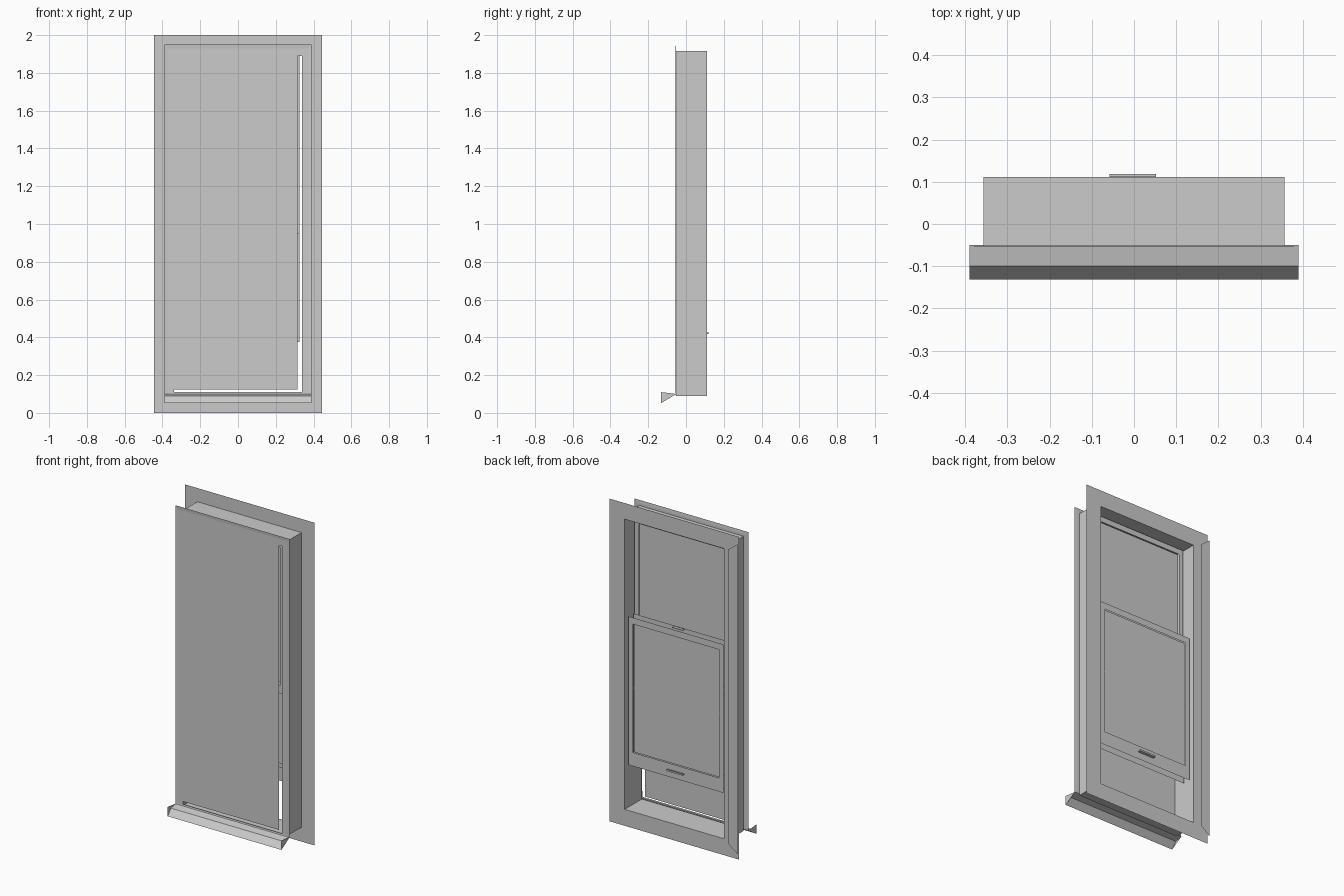
import bpy, bmesh

if "Cube" in bpy.data.objects:
    bpy.data.objects.remove(bpy.data.objects["Cube"])


def make(name, verts, faces):
    me = bpy.data.meshes.new(name)
    me.from_pydata(verts, [], faces)
    bm = bmesh.new()
    bm.from_mesh(me)
    bmesh.ops.recalc_face_normals(bm, faces=bm.faces)
    bm.to_mesh(me)
    bm.free()
    ob = bpy.data.objects.new(name, me)
    bpy.context.collection.objects.link(ob)
    return ob


def rings(name, loops, closed=False):
    """Bridge rectangular loops given as (half width, bottom, top, y)."""
    verts, faces = [], []
    for hx, z0, z1, y in loops:
        verts += [(-hx, y, z0), (hx, y, z0), (hx, y, z1), (-hx, y, z1)]
    n = len(loops)
    for i in range(n if closed else n - 1):
        a, b = 4 * i, 4 * ((i + 1) % n)
        for k in range(4):
            m = (k + 1) % 4
            faces.append((a + k, a + m, b + m, b + k))
    return make(name, verts, faces)


def box(name, x0, x1, y0, y1, z0, z1):
    v = [(x, y, z) for x in (x0, x1) for y in (y0, y1) for z in (z0, z1)]
    f = [(0, 1, 3, 2), (4, 6, 7, 5), (0, 4, 5, 1), (2, 3, 7, 6), (0, 2, 6, 4), (1, 5, 7, 3)]
    return make(name, v, f)


def sheet(name, x0, x1, y, z0, z1):
    return make(name, [(x0, y, z0), (x1, y, z0), (x1, y, z1), (x0, y, z1)], [(0, 1, 2, 3)])


def sash(name, hx, z0, z1, y0, y1, side, low, top):
    # Flat front and back frame faces, glass pane and a thin middle bar
    gx, g0, g1 = hx - side, z0 + low, z1 - top
    for label, y in (("front", y0), ("back", y1)):
        rings(name + "_" + label, [(hx, z0, z1, y), (gx, g0, g1, y)])
    sheet(name + "_glass", -gx, gx, y1 - 0.008, g0, g1)
    mid = (g0 + g1) / 2
    sheet(name + "_bar", -gx, gx, y1 - 0.005, mid - 0.002, mid + 0.002)


# Interior casing: flat trim against the frame, with a raised edge strip
rings("interior_casing", [(0.444, 0.0, 2.0, 0.115), (0.34, 0.10, 1.90, 0.115)])
make("casing_edge_strip", [(-0.444, 0.131, 0.04), (-0.38, 0.131, 0.09),
                           (-0.38, 0.131, 1.91), (-0.444, 0.131, 1.96)], [(0, 1, 2, 3)])

# Hollow window frame
rings("jamb_frame", [(0.357, 0.09, 1.917, -0.052), (0.357, 0.09, 1.917, 0.112),
                     (0.342, 0.10, 1.90, 0.112), (0.342, 0.10, 1.90, -0.052)], True)

# Exterior casing and flat screen with its narrow gap on the right
rings("exterior_casing", [(0.39, 0.10, 1.95, -0.055), (0.37, 0.105, 1.93, -0.053),
                          (0.34, 0.11, 1.89, -0.053)])
sheet("screen_panel", -0.345, 0.315, -0.05, 0.125, 1.892)

# Upper sash sits in front of the lower one
sash("upper_sash", 0.325, 0.95, 1.89, -0.01, 0.04, 0.03, 0.05, 0.035)
sash("lower_sash", 0.325, 0.375, 1.295, 0.05, 0.098, 0.03, 0.085, 0.04)

# Sash lift and lock
box("lift_plate", -0.058, 0.052, 0.099, 0.113, 0.418, 0.422)
box("lift_lip", -0.058, 0.052, 0.113, 0.118, 0.418, 0.428)
box("sash_lock", -0.035, 0.035, 0.065, 0.085, 1.297, 1.301)

# Sloped exterior sill with end caps
profile = [(-0.05, 0.10), (-0.10, 0.09), (-0.132, 0.052)]
make("exterior_sill", [(x, y, z) for x in (-0.39, 0.39) for y, z in profile],
     [(0, 1, 4, 3), (1, 2, 5, 4)])
for side, x in (("left", -0.39), ("right", 0.39)):
    make("sill_cap_" + side, [(x, -0.132, 0.052), (x, -0.132, 0.11), (x, -0.05, 0.10)],
         [(0, 1, 2)])
